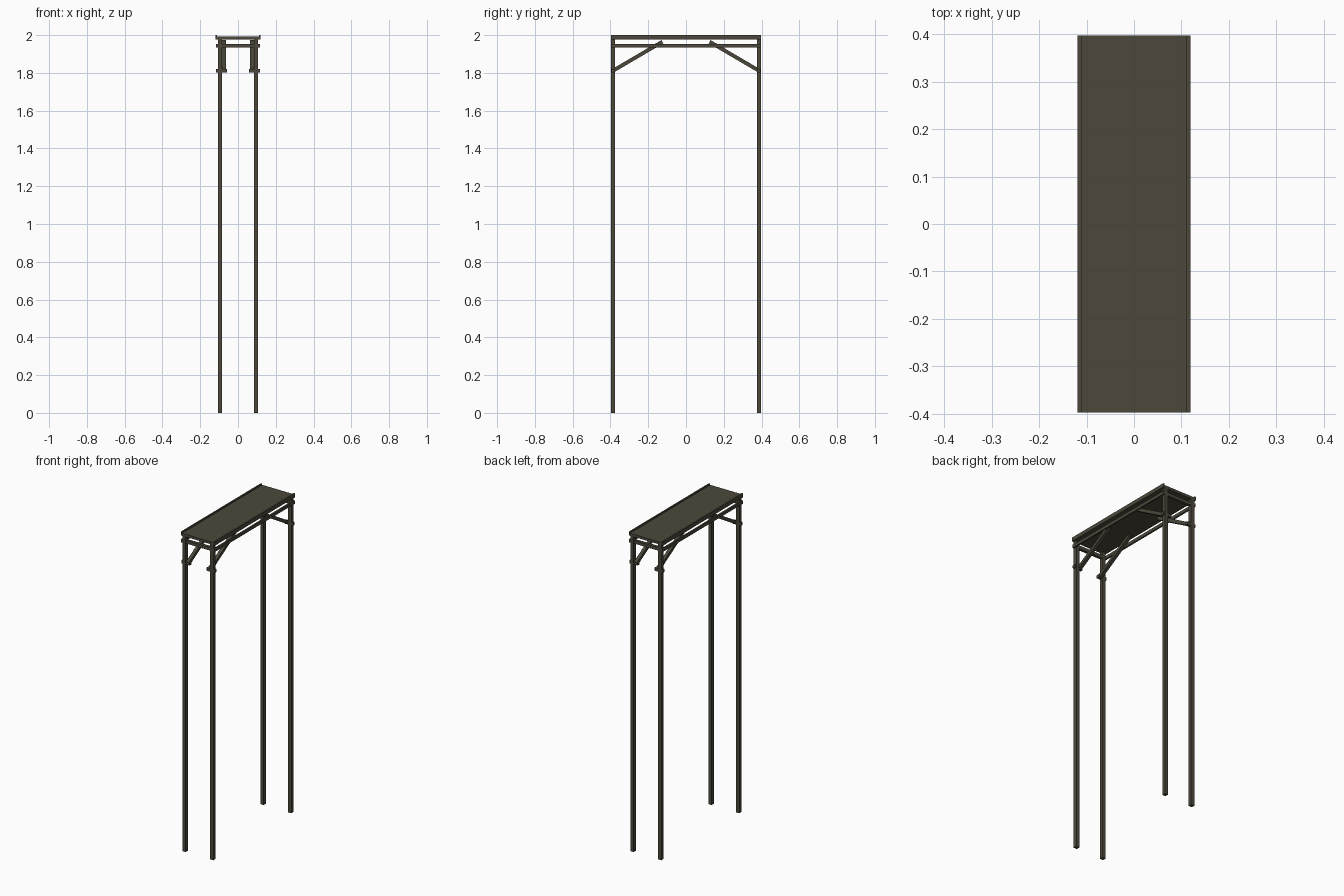
import bpy
from math import atan2, hypot
from mathutils import Matrix, Vector

if "Cube" in bpy.data.objects:
    bpy.data.objects.remove(bpy.data.objects["Cube"])

wood = bpy.data.materials.new("dark_olive_brown")
wood.diffuse_color = (0.072, 0.064, 0.044, 1)
wood.use_nodes = True
wood.node_tree.nodes["Principled BSDF"].inputs["Base Color"].default_value = wood.diffuse_color


def box(name, lo, hi, matrix=None):
    """Box between two corners, optionally placed by a matrix."""
    lo, hi = Vector(lo), Vector(hi)
    bpy.ops.mesh.primitive_cube_add(size=1)
    ob = bpy.context.object
    ob.name = name
    size = hi - lo
    m = Matrix.Translation((lo + hi) / 2) @ Matrix.Diagonal((*size, 1))
    ob.data.transform(matrix @ m if matrix else m)
    ob.data.materials.append(wood)
    return ob


def span(a, b):
    return min(a, b), max(a, b)


Y = 0.397      # half length
LEG_IN, LEG_OUT = 0.085, 0.107

# top board
box("top_board", (-0.112, -Y, 1.976), (0.112, Y, 1.992))

for sx, side in ((-1, "left"), (1, "right")):
    # raised edge along the board and the long rail below it
    x0, x1 = span(sx * 0.110, sx * 0.119)
    box(f"{side}_edge_strip", (x0, -Y, 1.976), (x1, Y, 2.0))
    x0, x1 = span(sx * 0.106, sx * 0.116)
    box(f"{side}_long_rail", (x0, -Y, 1.934), (x1, Y, 1.954))

    for sy, end in ((-1, "front"), (1, "back")):
        # leg
        x0, x1 = span(sx * LEG_IN, sx * LEG_OUT)
        y0, y1 = span(sy * (Y - 0.022), sy * Y)
        box(f"{end}_{side}_leg", (x0, y0, 0), (x1, y1, 1.98))

        # diagonal brace beside the inner face of the leg
        ya, za, yb, zb = sy * 0.387, 1.811, sy * 0.125, 1.965
        length = hypot(yb - ya, zb - za)
        m = Matrix.Translation((sx * 0.075, ya, za)) @ Matrix.Rotation(atan2(zb - za, yb - ya), 4, 'X')
        box(f"{end}_{side}_brace", (-0.0105, 0, -0.010), (0.0105, length, 0.010), m)

        # peg joining brace and leg
        x0, x1 = span(sx * 0.059, sx * 0.116)
        y0, y1 = span(sy * 0.377, sy * 0.395)
        box(f"{end}_{side}_peg", (x0, y0, 1.802), (x1, y1, 1.821))

# short end rails
for sy, end in ((-1, "front"), (1, "back")):
    y0, y1 = span(sy * (Y - 0.020), sy * (Y - 0.002))
    box(f"{end}_end_rail", (-0.106, y0, 1.934), (0.106, y1, 1.954))
